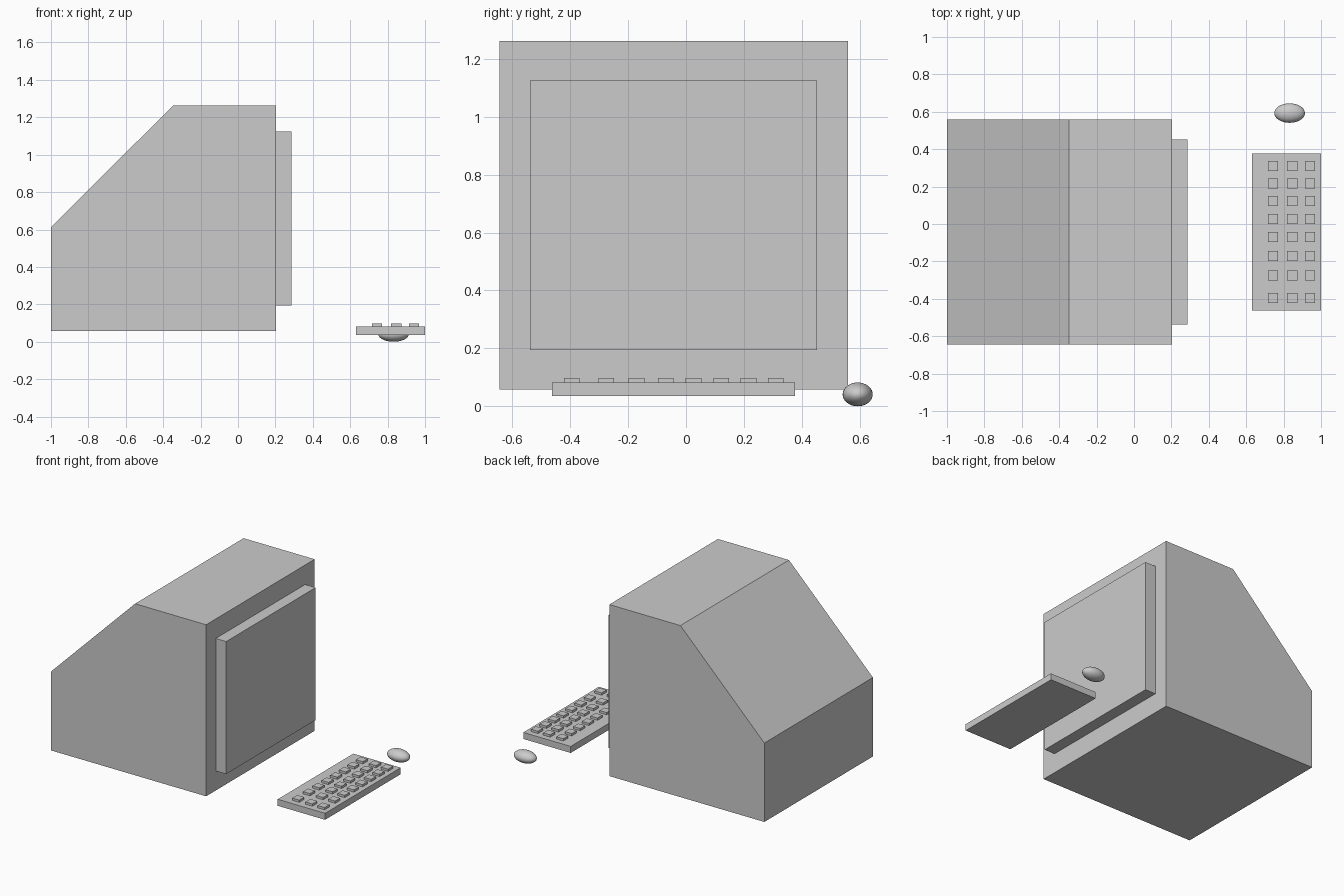
import bpy, bmesh
from mathutils import Matrix, Vector

if "Cube" in bpy.data.objects:
    bpy.data.objects.remove(bpy.data.objects["Cube"])


def add_object(name, bm):
    bmesh.ops.recalc_face_normals(bm, faces=bm.faces)
    mesh = bpy.data.meshes.new(name)
    bm.to_mesh(mesh)
    bm.free()
    obj = bpy.data.objects.new(name, mesh)
    bpy.context.collection.objects.link(obj)
    return obj


def add_box(bm, lo, hi):
    lo, hi = Vector(lo), Vector(hi)
    mat = Matrix.Translation((lo + hi) / 2) @ Matrix.Diagonal((*(hi - lo), 1))
    bmesh.ops.create_cube(bm, size=1, matrix=mat)


def box(name, lo, hi):
    bm = bmesh.new()
    add_box(bm, lo, hi)
    return add_object(name, bm)


# Monitor housing: side profile with a sloped back, extruded along y
profile = [(-1, 0.058), (0.204, 0.058), (0.204, 1.262), (-0.348, 1.262), (-1, 0.612)]
bm = bmesh.new()
face = bm.faces.new([bm.verts.new((x, -0.645, z)) for x, z in profile])
ext = bmesh.ops.extrude_face_region(bm, geom=[face], use_keep_orig=True)
bmesh.ops.translate(bm, vec=(0, 1.204, 0),
                    verts=[g for g in ext["geom"] if isinstance(g, bmesh.types.BMVert)])
add_object("monitor_housing", bm)

# Raised screen panel
box("screen", (0.204, -0.538, 0.195), (0.285, 0.453, 1.125))

# Keyboard slab
box("keyboard_base", (0.632, -0.462, 0.036), (1.0, 0.376, 0.082))

# Keys: three columns by eight slightly uneven rows
bm = bmesh.new()
h = 0.027
for x in (0.744, 0.846, 0.94):
    for y in (-0.395, -0.276, -0.171, -0.07, 0.026, 0.122, 0.216, 0.31):
        add_box(bm, (x - h, y - h, 0.082), (x + h, y + h, 0.098))
add_object("keyboard_keys", bm)

# Mouse: flattened smooth ellipsoid
bm = bmesh.new()
bmesh.ops.create_uvsphere(
    bm, u_segments=32, v_segments=16, radius=1,
    matrix=Matrix.Translation((0.832, 0.593, 0.041)) @ Matrix.Diagonal((0.082, 0.052, 0.041, 1)))
for f in bm.faces:
    f.smooth = True
add_object("mouse", bm)
